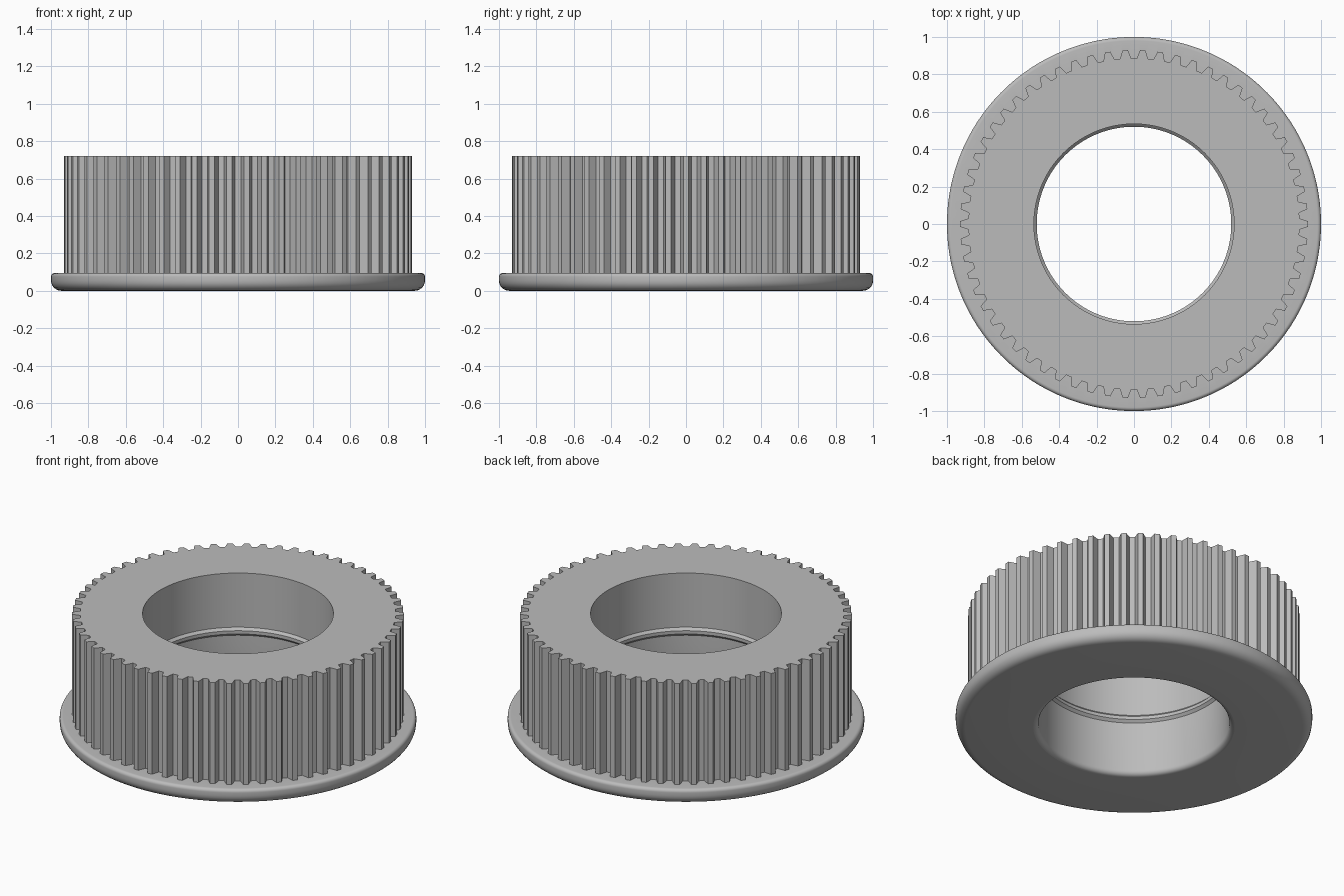
import bpy, bmesh
from math import sin, cos, pi, radians

cube = bpy.data.objects.get("Cube")
if cube:
    bpy.data.objects.remove(cube, do_unlink=True)

TEETH = 62
PITCH = 2 * pi / TEETH
ROOT, TIP = 0.885, 0.93
BORE, RIB = 0.535, 0.52
TOP, FLANGE_TOP = 0.72, 0.095

grey = bpy.data.materials.new("plain grey")
grey.use_nodes = True
colour = (0.5, 0.5, 0.5, 1)
grey.diffuse_color = colour
grey.node_tree.nodes["Principled BSDF"].inputs["Base Color"].default_value = colour

# One tooth outline as (angle offset, radius): root, tip, tip, root
root_half, tip_half = 0.03 / ROOT, 0.0145 / TIP
tooth = [(-root_half, ROOT), (-tip_half, TIP), (tip_half, TIP), (root_half, ROOT)]
outline = [(i * PITCH + a, r) for i in range(TEETH) for a, r in tooth]


def fillet(r, z, size, start):
    """Quarter-round profile points about (r, z), from the start angle."""
    return [(r + size * cos(radians(start + 15 * i)),
             z + size * sin(radians(start + 15 * i))) for i in range(7)]


def loft(name, profile):
    """Join stacked rings; a radius of None follows the tooth outline."""
    bm = bmesh.new()
    rings = [[bm.verts.new(((r or tr) * cos(a), (r or tr) * sin(a), z))
              for a, tr in outline] for r, z in profile]
    n = len(outline)
    for low, high in zip(rings, rings[1:]):
        for i in range(n):
            j = (i + 1) % n
            bm.faces.new((low[i], low[j], high[j], high[i]))
    mesh = bpy.data.meshes.new(name)
    bm.to_mesh(mesh)
    bm.free()
    mesh.materials.append(grey)
    obj = bpy.data.objects.new(name, mesh)
    bpy.context.collection.objects.link(obj)
    bpy.ops.object.select_all(action="DESELECT")
    obj.select_set(True)
    bpy.context.view_layer.objects.active = obj
    bpy.ops.object.shade_smooth_by_angle(angle=radians(30))
    return obj


# Flange: underside, rounded rim, flat top up to the teeth
big, small, lip = 0.055, 0.02, 0.03
loft("flange", [(BORE + lip, 0)]
     + fillet(1 - big, big, big, 270)
     + fillet(1 - small, FLANGE_TOP - small, small, 0)
     + [(None, FLANGE_TOP)])

# Toothed crown: tooth walls and flat top face
loft("toothed_crown", [(None, FLANGE_TOP), (None, TOP), (BORE, TOP)])

# Bore: wall, chamfered middle rib, wall, rounded lower mouth
loft("bore", [(BORE, TOP), (BORE, 0.385), (RIB, 0.37), (RIB, 0.35), (BORE, 0.335)]
     + [(r, z) for r, z in reversed(fillet(BORE + lip, lip, lip, 180))][::-1]
     + [(BORE + lip, 0)])
